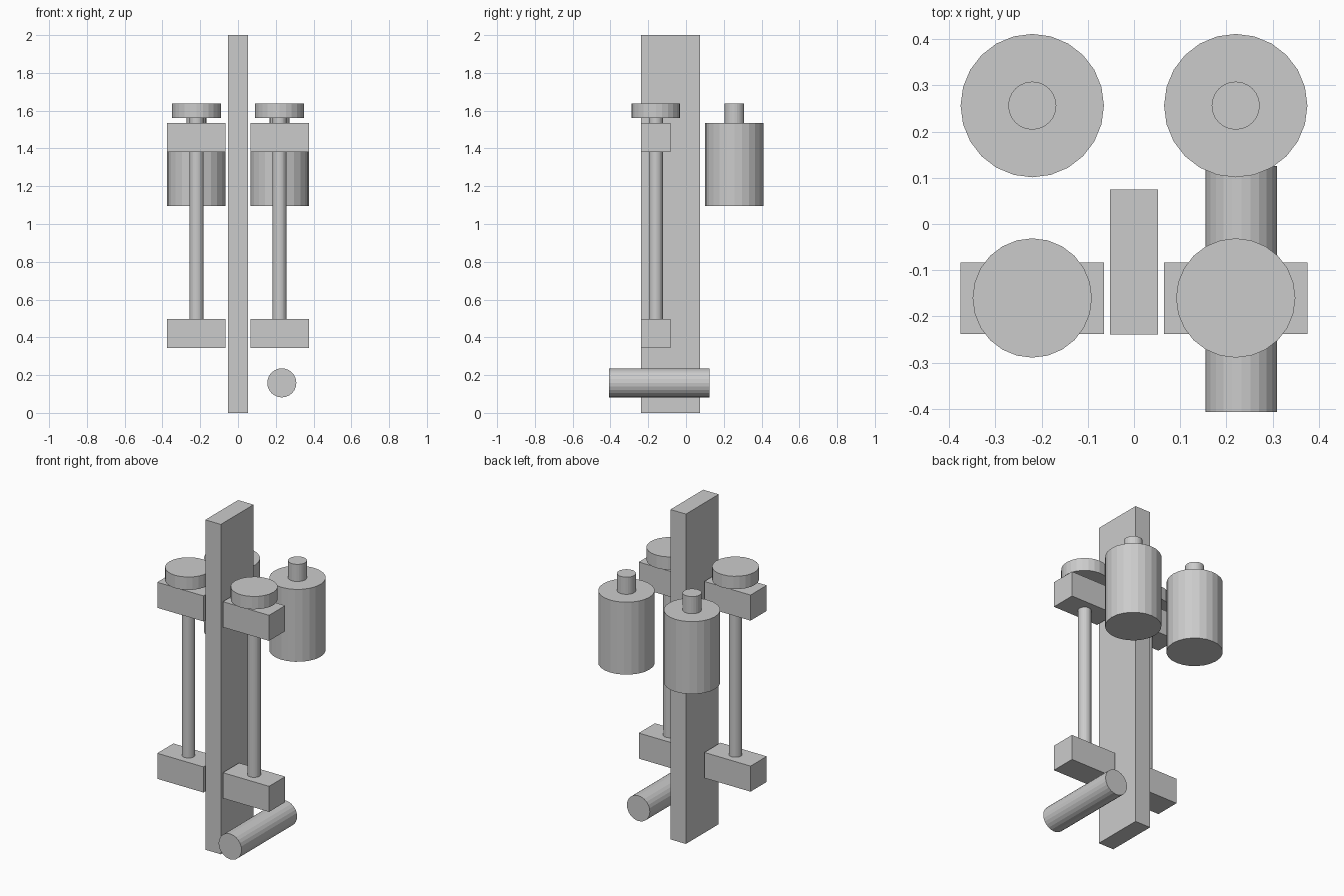
import bpy
from math import pi

if "Cube" in bpy.data.objects:
    bpy.data.objects.remove(bpy.data.objects["Cube"])

SIDES = 24


def box(name, x, y, z):
    """Box from (min, max) ranges."""
    c = [(a + b) / 2 for a, b in (x, y, z)]
    bpy.ops.mesh.primitive_cube_add(size=1, location=c)
    ob = bpy.context.object
    ob.name = name
    ob.scale = [b - a for a, b in (x, y, z)]
    bpy.ops.object.transform_apply(location=False, rotation=False, scale=True)
    return ob


def cylinder(name, x, y, r, z0, z1):
    """Upright cylinder between two heights."""
    bpy.ops.mesh.primitive_cylinder_add(vertices=SIDES, radius=r, depth=z1 - z0,
                                        location=(x, y, (z0 + z1) / 2))
    bpy.context.object.name = name
    return bpy.context.object


# Central upright
box("upright", (-0.052, 0.052), (-0.239, 0.075), (0, 2))

# Mirrored side assemblies
for side, s in (("left", -1), ("right", 1)):
    cx = 0.22 * s
    for level, z in (("lower", 0.343), ("upper", 1.38)):
        box(f"{side}_{level}_bracket", (cx - 0.155, cx + 0.155),
            (-0.238, -0.083), (z, z + 0.155))
    # Rod with its round knob
    cylinder(f"{side}_rod", cx, -0.16, 0.037, 0.42, 1.60)
    cylinder(f"{side}_knob", cx, -0.16, 0.129, 1.56, 1.638)
    # Rear canister with its neck
    cylinder(f"{side}_canister", cx, 0.256, 0.155, 1.095, 1.534)
    cylinder(f"{side}_canister_neck", cx, 0.256, 0.052, 1.50, 1.638)

# Horizontal roller near the base
roller = cylinder("roller", 0.232, -0.141, 0.077, -0.266, 0.266)
roller.location = (0.232, -0.141, 0.159)
roller.rotation_euler = (pi / 2, 0, 0)
